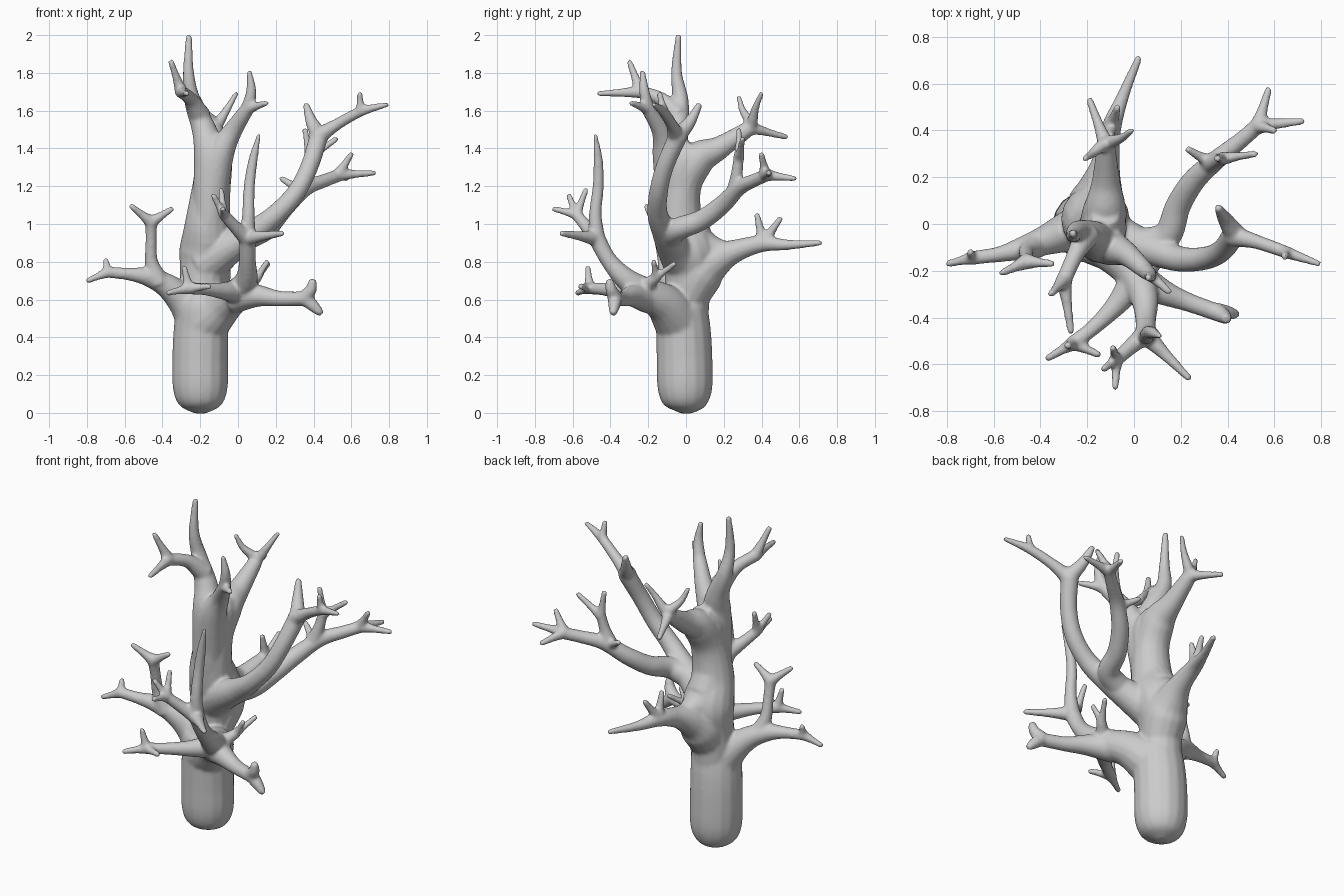
import bpy, bmesh, math
from mathutils import Vector

bm = bmesh.new()
SIDES = 16


def spline(p0, p1, p2, p3, t):
    return 0.5 * (2 * p1 + (p2 - p0) * t + (2 * p0 - 5 * p1 + 4 * p2 - p3) * t * t
                  + (3 * p1 - p0 - 3 * p2 + p3) * t ** 3)


def limb(*nodes, steps=8):
    """Smooth closed tapering tube through (x, y, z, radius) nodes, rounded end."""
    n = [Vector(p) for p in nodes]
    n = [2 * n[0] - n[1]] + n + [2 * n[-1] - n[-2]]
    pts = []
    for i in range(1, len(n) - 2):
        pts += [spline(*n[i - 1:i + 3], k / steps) for k in range(steps)]
    end = n[-2]
    out = (end - pts[-1]).to_3d().normalized() * end[3] * 0.6
    pts += [end, Vector((*(end.to_3d() + out), end[3] * 0.7))]
    side, rings = None, []
    for i, p in enumerate(pts):
        d = (pts[min(i + 1, len(pts) - 1)] - pts[max(i - 1, 0)]).to_3d().normalized()
        side = d.orthogonal() if side is None else side - d * side.dot(d)
        side.normalize()
        up = d.cross(side)
        r = max(p[3], 0.012)
        rings.append([bm.verts.new(p.to_3d() + r * (side * math.cos(a) + up * math.sin(a)))
                      for a in (2 * math.pi * k / SIDES for k in range(SIDES))])
    for a, b in zip(rings, rings[1:]):
        for k in range(SIDES):
            j = (k + 1) % SIDES
            bm.faces.new((a[k], a[j], b[j], b[k]))
    bm.faces.new(rings[0][::-1])
    bm.faces.new(rings[-1])


T = 0.016  # twig tip radius


def twigs(fork, *tips, r=0.036):
    """Twigs fanning out of one fork point."""
    f = Vector(fork)
    for t in tips:
        t = Vector(t)
        m = f.lerp(t, 0.45)
        limb((*f, r), (*m, 0.5 * r + 0.005), (*t, T))


# stump with rounded foot
limb((-.2, 0, -.003, .03), (-.2, 0, .04, .11), (-.2, -.005, .13, .145), (-.2, -.008, .3, .148),
     (-.195, -.015, .45, .145), (-.185, -.03, .56, .14), (-.18, -.03, .6, .12))
# upper trunk sweeping into the rear top limb
limb((-.19, 0, .5, .12), (-.185, .01, .7, .122), (-.165, .02, .85, .147), (-.16, -.03, 1.0, .122),
     (-.14, -.02, 1.2, .102), (-.125, .06, 1.34, .094), (-.12, .18, 1.405, .062), (-.12, .34, 1.51, .04))
# web between the top limbs
limb((-.14, -.04, 1.1, .09), (-.13, -.02, 1.3, .1), (-.125, .02, 1.37, .085))
F = (-.12, .34, 1.51)
twigs(F, (-.19, .53, 1.46))
for s, m, e in (((-.1, .35, 1.54, .03), (-.05, .37, 1.62, .02), (-.01, .4, 1.69, .014)),
                ((-.13, .34, 1.54, .03), (-.18, .3, 1.6, .02), (-.21, .28, 1.67, .014))):
    limb((*F, .03), s, m, e)
# tallest leader with its left fork
limb((-.16, -.05, .9, .09), (-.15, -.07, 1.1, .09), (-.15, -.08, 1.36, .084), (-.18, -.05, 1.5, .066),
     (-.24, -.03, 1.65, .045), (-.262, -.05, 1.8, .03), (-.26, -.04, 1.995, .017))
limb((-.2, -.04, 1.57, .06), (-.25, -.13, 1.66, .038), (-.3, -.24, 1.7, .034))
twigs((-.3, -.24, 1.7), (-.355, -.3, 1.86), (-.27, -.46, 1.69))
# right front top limb
limb((-.15, -.05, .95, .085), (-.14, -.07, 1.15, .088), (-.1, -.1, 1.36, .078), (-.03, -.13, 1.49, .052),
     (.05, -.2, 1.61, .037))
limb((.05, -.2, 1.61, .036), (.07, -.22, 1.7, .028), (.06, -.23, 1.805, .015))
twigs((.05, -.2, 1.61), (.15, -.29, 1.64))

# rear limb, blended into the trunk from below and above
limb((-.18, 0, .6, .11), (-.16, .08, .745, .125), (-.14, .17, .815, .09), (-.12, .27, .86, .06),
     (-.1, .4, .895, .045), (-.05, .54, .89, .028), (.02, .71, .9, T))
limb((-.16, -.01, 1.02, .1), (-.155, .06, .9, .105), (-.135, .18, .86, .06), (-.12, .27, .86, .05))
twigs((-.1, .41, .9), (-.1, .375, 1.05), (-.07, .5, 1.03), r=.038)

# right limb, upper branch
limb((-.17, 0, .8, .13), (-.06, -.06, .87, .095), (.08, -.11, .955, .07), (.2, -.15, 1.05, .055),
     (.31, -.145, 1.17, .05), (.38, -.11, 1.31, .048), (.43, -.04, 1.47, .05))
limb((.43, -.04, 1.47, .046), (.39, .02, 1.54, .033), (.36, .07, 1.63, .018))
limb((.42, -.05, 1.46, .048), (.52, -.075, 1.525, .032), (.65, -.12, 1.595, .027), (.79, -.17, 1.632, .014))
twigs((.65, -.12, 1.6), (.645, -.14, 1.69), r=.03)
# right limb, rear branch
limb((.02, -.09, .92, .07), (.14, -.05, .97, .062), (.19, .08, 1.02, .055), (.26, .19, 1.1, .05),
     (.36, .28, 1.19, .042), (.46, .36, 1.23, .036), (.54, .43, 1.26, .034))
twigs((.53, .42, 1.26), (.575, .575, 1.24), (.72, .44, 1.27), (.6, .4, 1.37))
limb((.33, .26, 1.18, .045), (.36, .27, 1.27, .032), (.38, .28, 1.36, .028))
twigs((.38, .28, 1.35), (.355, .28, 1.5), (.52, .3, 1.45), r=.03)
twigs((.33, .26, 1.18), (.23, .32, 1.24), r=.036)

# left limb
limb((-.2, -.02, .48, .13), (-.285, -.035, .59, .09), (-.38, -.07, .675, .065), (-.48, -.105, .72, .05),
     (-.58, -.13, .735, .034), (-.69, -.145, .745, .03))
twigs((-.69, -.145, .745), (-.795, -.17, .7), (-.7, -.12, .81), r=.032)
limb((-.42, -.09, .69, .06), (-.458, -.115, .8, .036), (-.46, -.14, .92, .03), (-.46, -.16, 1.01, .033))
twigs((-.46, -.16, 1.01), (-.565, -.21, 1.095), (-.35, -.17, 1.08))

# front limb and its upright branch
limb((-.17, -.04, .49, .135), (-.08, -.11, .575, .108), (.0, -.21, .635, .082), (.045, -.32, .71, .06),
     (.05, -.41, .81, .045), (.05, -.475, .93, .046))
limb((.05, -.47, .91, .046), (.055, -.48, 1.05, .034), (.06, -.465, 1.2, .03), (.08, -.465, 1.34, .025),
     (.11, -.48, 1.47, .012))
twigs((.05, -.475, .925), (.235, -.66, .95), r=.044)
limb((.05, -.47, .92, .045), (-.02, -.53, .99, .034), (-.075, -.58, 1.05, .03))
twigs((-.075, -.58, 1.05), (-.13, -.62, 1.15), (-.08, -.7, 1.08), (-.09, -.53, 1.18), r=.03)
# low left-reaching branch
limb((.02, -.22, .64, .075), (-.07, -.34, .645, .048), (-.17, -.44, .655, .034), (-.26, -.51, .66, .033))
twigs((-.26, -.51, .66), (-.37, -.575, .635), (-.15, -.56, .67), (-.285, -.52, .77), r=.033)
# low right-reaching branch
limb((-.02, -.2, .61, .085), (.1, -.28, .62, .06), (.22, -.33, .605, .042), (.36, -.38, .605, .038))
limb((.35, -.375, .61, .04), (.4, -.38, .565, .032), (.435, -.385, .53, .021))
limb((.35, -.375, .61, .04), (.385, -.395, .65, .032), (.395, -.405, .695, .023))
# small inner fork
limb((.02, -.24, .63, .07), (.06, -.2, .68, .04), (.1, -.16, .715, .028))
twigs((.1, -.16, .715), (.16, -.06, .79), (.155, -.17, .8), r=.027)

bmesh.ops.recalc_face_normals(bm, faces=bm.faces)
mesh = bpy.data.meshes.new("bare_tree")
bm.to_mesh(mesh)
bm.free()
tree = bpy.data.objects.new("bare_tree", mesh)
bpy.context.collection.objects.link(tree)

# fuse all limbs into one smooth skin
fuse = tree.modifiers.new("fuse", 'REMESH')
fuse.mode = 'VOXEL'
fuse.voxel_size = 0.009
fuse.use_smooth_shade = True
soft = tree.modifiers.new("soften", 'SMOOTH')
soft.factor = 0.5
soft.iterations = 9
